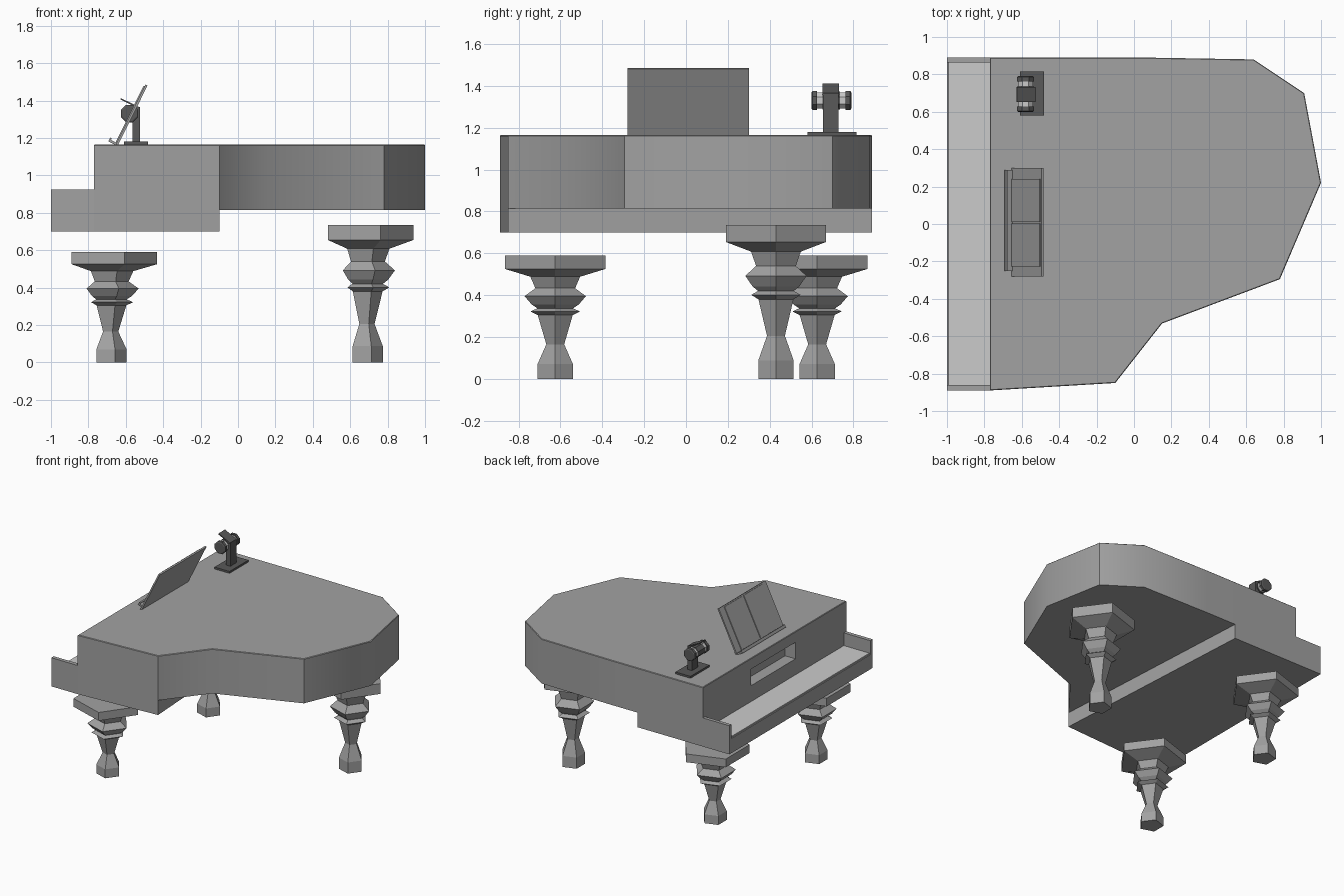
import bpy, bmesh, math
from mathutils import Matrix, Vector

if "Cube" in bpy.data.objects:
    bpy.data.objects.remove(bpy.data.objects["Cube"])


def material(name, g):
    m = bpy.data.materials.new(name)
    m.diffuse_color = (g, g, g, 1)
    m.use_nodes = True
    m.node_tree.nodes["Principled BSDF"].inputs["Base Color"].default_value = m.diffuse_color
    return m


WOOD = material("dark_wood", 0.36)
IRON = material("black_iron", 0.1)
PALE = material("pale", 0.8)


def finish(name, bm, mat=WOOD):
    bmesh.ops.recalc_face_normals(bm, faces=bm.faces[:])
    me = bpy.data.meshes.new(name)
    bm.to_mesh(me)
    bm.free()
    me.materials.append(mat)
    ob = bpy.data.objects.new(name, me)
    bpy.context.collection.objects.link(ob)
    return ob


def prism(name, pts, z0, z1, bevel=0.0):
    """Extrude a plan outline upward, optionally easing the top edge."""
    bm = bmesh.new()
    face = bm.faces.new([bm.verts.new((x, y, z0)) for x, y in pts])
    ext = bmesh.ops.extrude_face_region(bm, geom=[face], use_keep_orig=True)
    vs = [v for v in ext["geom"] if isinstance(v, bmesh.types.BMVert)]
    bmesh.ops.translate(bm, verts=vs, vec=(0, 0, z1 - z0))
    if bevel:
        bmesh.ops.recalc_face_normals(bm, faces=bm.faces[:])
        top = [e for e in bm.edges if all(v.co.z > z1 - 1e-5 for v in e.verts)]
        bmesh.ops.bevel(bm, geom=top, offset=bevel, segments=1, affect='EDGES')
    return finish(name, bm)


def box(name, x, y, z, matrix=None, mat=WOOD):
    bm = bmesh.new()
    bmesh.ops.create_cube(bm, size=1)
    for v in bm.verts:
        v.co = Vector([(r[0] + r[1]) / 2 + c * (r[1] - r[0]) for c, r in zip(v.co, (x, y, z))])
    if matrix:
        bm.transform(matrix)
    return finish(name, bm, mat)


def lathe(name, profile, sides, matrix, mat=WOOD):
    """Stack polygon rings (radius, height), first vertex toward +x."""
    bm = bmesh.new()
    rings = [[bm.verts.new((r * math.cos(math.tau * i / sides),
                            r * math.sin(math.tau * i / sides), z))
              for i in range(sides)] for r, z in profile]
    for a, b in zip(rings, rings[1:]):
        for i in range(sides):
            j = (i + 1) % sides
            bm.faces.new((a[i], a[j], b[j], b[i]))
    bm.faces.new(rings[0])
    bm.faces.new(rings[-1])
    bm.transform(matrix)
    return finish(name, bm, mat)


# Main case with the curved tail
tail = [(-0.77, 0.89), (0.05, 0.89), (0.64, 0.88), (0.91, 0.70), (1.0, 0.22),
        (0.78, -0.295), (0.15, -0.532), (-0.10, -0.85), (-0.77, -0.89)]
case = prism("upper_case", tail, 0.815, 1.165, 0.004)

# Recess in the fallboard
cutter = box("recess_cutter", (-0.9, -0.68), (-0.26, 0.29), (0.95, 1.08))
cutter.hide_render = True
mod = case.modifiers.new("recess", 'BOOLEAN')
mod.operation = 'DIFFERENCE'
mod.solver = 'EXACT'
mod.object = cutter
bpy.context.view_layer.objects.active = case
case.select_set(True)
bpy.ops.object.modifier_apply(modifier=mod.name)
bpy.data.objects.remove(cutter)
bpy.ops.object.shade_smooth_by_angle(angle=math.radians(35))

# Lower case, keyboard and cheeks
prism("lower_case", [(-1, 0.89), (-0.20, 0.89), (-0.10, -0.85),
                     (-0.77, -0.89), (-1, -0.89)], 0.70, 0.815)
box("keyboard", (-0.992, -0.77), (-0.862, 0.865), (0.81, 0.825), mat=PALE)
box("left_cheek", (-1, -0.77), (0.863, 0.89), (0.815, 0.925))
box("right_cheek", (-1, -0.77), (-0.89, -0.86), (0.815, 0.925))

# Five-sided turned legs
leg = [(0.089, 0), (0.089, 0.07), (0.045, 0.165), (0.088, 0.305), (0.124, 0.322),
       (0.09, 0.337), (0.118, 0.355), (0.154, 0.395), (0.10, 0.433), (0.125, 0.488),
       (0.252, 0.525), (0.252, 0.59)]
for name, x, y, s in (("front_left_leg", -0.685, 0.627, 1),
                      ("front_right_leg", -0.685, -0.625, 1),
                      ("tail_leg", 0.685, 0.43, 1.246)):
    lathe(name, [(r, z * s) for r, z in leg], 5, Matrix.Translation((x, y, 0)))

# Music desk: tilted board, two pages and a ledge (local z runs up the slope)
tilt = Matrix.Translation((-0.655, 0, 1.163)) @ Matrix.Rotation(math.radians(26.5), 4, 'Y')
box("music_desk", (0, 0.012), (-0.28, 0.30), (0, 0.36), tilt)
for name, y in (("left_page", (0.012, 0.24)), ("right_page", (-0.228, 0.002))):
    box(name, (-0.006, 0.002), y, (0.015, 0.35), tilt)
box("desk_ledge", (-0.035, 0.012), (-0.25, 0.29), (0.0, 0.013), tilt)
box("ledge_lip", (-0.043, -0.033), (-0.25, 0.29), (0.0, 0.022), tilt)

# Small lamp: base, post, drum with pale collars, tilted cover
box("lamp_base", (-0.61, -0.48), (0.58, 0.815), (1.16, 1.18), mat=IRON)
box("lamp_post", (-0.563, -0.525), (0.655, 0.73), (1.175, 1.365), mat=IRON)
spin = (Matrix.Translation((-0.58, 0.695, 1.33)) @ Matrix.Rotation(math.radians(-90), 4, 'X')
        @ Matrix.Rotation(math.pi / 8, 4, 'Z'))
lathe("lamp_drum", [(0.046, -0.042), (0.046, 0.042)], 8, spin, IRON)
lathe("lamp_collars", [(0.042, -0.075), (0.042, 0.075)], 8, spin, PALE)
for name, s in (("front_cap", -1), ("back_cap", 1)):
    lathe(name, [(0.05, s * 0.068), (0.05, s * 0.09), (0.042, s * 0.095)], 8, spin, IRON)
cover = Matrix.Translation((-0.578, 0.692, 1.385)) @ Matrix.Rotation(math.radians(26), 4, 'Y')
box("lamp_cover", (-0.055, 0.055), (-0.04, 0.04), (-0.004, 0.004), cover, IRON)
